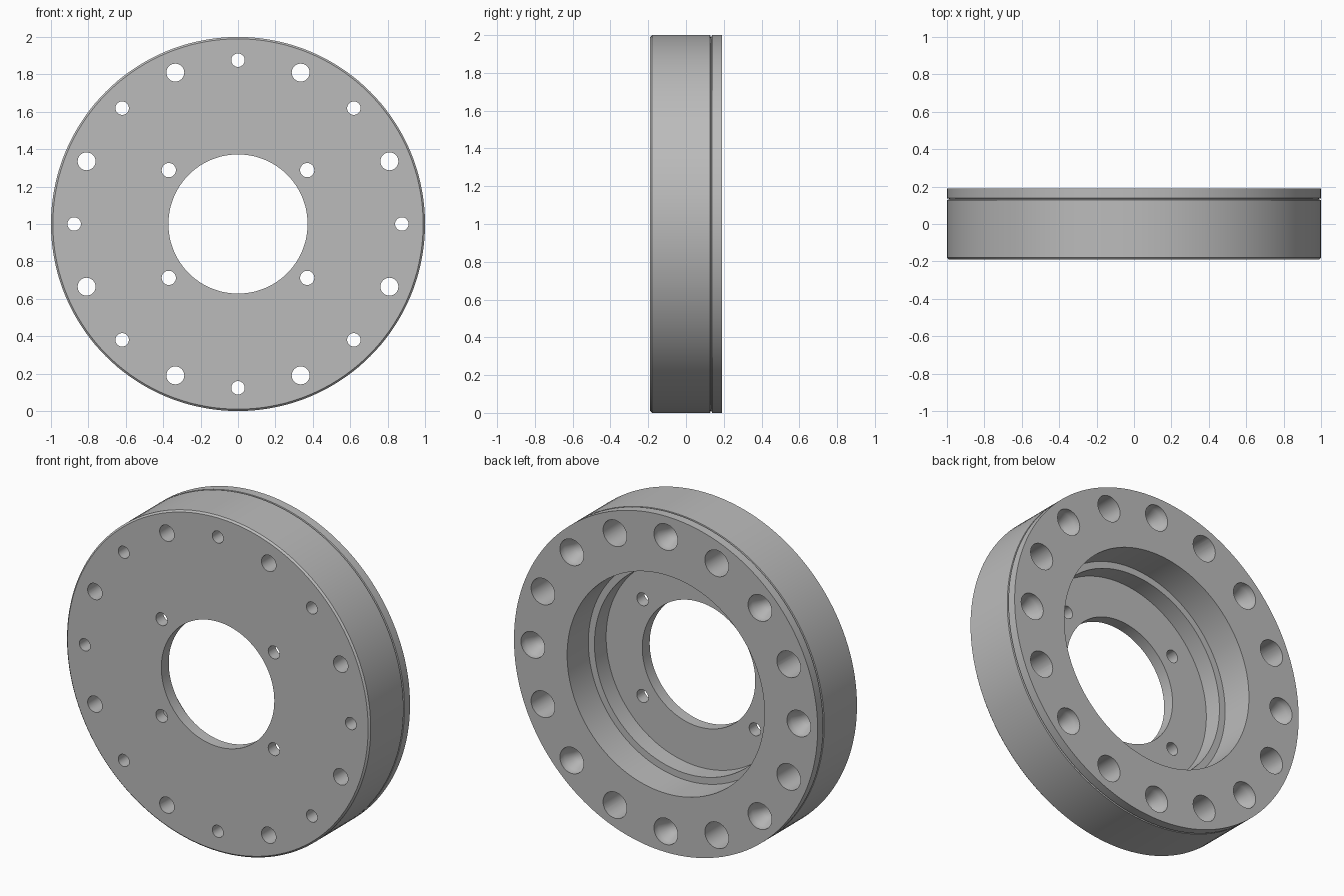
import bpy, bmesh, math
from mathutils import Matrix, Vector

if "Cube" in bpy.data.objects:
    bpy.data.objects.remove(bpy.data.objects["Cube"], do_unlink=True)

steel = bpy.data.materials.new("plain_grey")
steel.use_nodes = True
GREY = (0.5, 0.5, 0.5, 1)
steel.diffuse_color = GREY
steel.node_tree.nodes["Principled BSDF"].inputs["Base Color"].default_value = GREY

FRONT, BACK = -0.19, 0.19


def lathe(bm, profile, steps, centre=(0, 0)):
    """Turn closed (radius, y) points about a y axis through centre (x, z)."""
    rings = []
    for i in range(steps):
        a = math.tau * i / steps
        rings.append([bm.verts.new((centre[0] + r * math.cos(a), y, centre[1] + r * math.sin(a)))
                      for r, y in profile])
    n = len(profile)
    for i in range(steps):
        a, b = rings[i], rings[(i + 1) % steps]
        for j in range(n):
            k = (j + 1) % n
            bm.faces.new((a[j], a[k], b[k], b[j]))


def drill(bm, profile, centre):
    """Solid turned cutter; profile runs from front to back, ends capped."""
    steps = 32
    rings = [[bm.verts.new((centre[0] + r * math.cos(math.tau * i / steps), y,
                            centre[1] + r * math.sin(math.tau * i / steps)))
              for i in range(steps)] for r, y in profile]
    for a, b in zip(rings, rings[1:]):
        for i in range(steps):
            k = (i + 1) % steps
            bm.faces.new((a[i], a[k], b[k], b[i]))
    bm.faces.new(rings[0])
    bm.faces.new(rings[-1])


def make_object(name, bm):
    bmesh.ops.recalc_face_normals(bm, faces=bm.faces)
    mesh = bpy.data.meshes.new(name)
    bm.to_mesh(mesh)
    bm.free()
    mesh.materials.append(steel)
    ob = bpy.data.objects.new(name, mesh)
    bpy.context.collection.objects.link(ob)
    return ob


# Flange body: front plate, rim with seam groove, stepped recess at the back
bm = bmesh.new()
lathe(bm, [
    (0.372, FRONT), (0.99, FRONT), (1.0, FRONT + 0.01),
    (1.0, 0.128), (0.99, 0.131), (0.99, 0.135), (1.0, 0.138), (1.0, BACK),
    (0.65, BACK), (0.65, -0.01), (0.61, -0.01), (0.61, -0.12), (0.372, -0.12),
], 144)
flange = make_object("flange_body", bm)
flange.location.z = 1

# Holes: counterbored and countersunk ones alternate, four plain inner ones
bm = bmesh.new()
for i in range(16):
    a = math.tau * i / 16
    spot = (0.876 * math.cos(a), 0.876 * math.sin(a))
    if i % 2:
        shape = [(0.048, -0.3), (0.048, -0.06), (0.078, -0.06), (0.078, 0.3)]
    else:
        shape = [(0.036, -0.3), (0.036, 0.04), (0.05, 0.04), (0.05, 0.1),
                 (0.078, BACK - 0.04), (0.078, 0.3)]
    drill(bm, shape, spot)
for x in (-0.37, 0.37):
    for z in (-0.288, 0.288):
        drill(bm, [(0.038, -0.3), (0.038, -0.05)], (x, z))
cutter = make_object("hole_cutter", bm)
cutter.location.z = 1
cutter.hide_render = True

cut = flange.modifiers.new("holes", "BOOLEAN")
cut.operation = "DIFFERENCE"
cut.solver = "EXACT"
cut.object = cutter

# Apply the cut, drop the cutter and shade the round walls smooth
bpy.context.view_layer.update()
bpy.ops.object.select_all(action="DESELECT")
flange.select_set(True)
bpy.context.view_layer.objects.active = flange
bpy.ops.object.modifier_apply(modifier=cut.name)
bpy.data.objects.remove(cutter, do_unlink=True)
bpy.ops.object.shade_smooth_by_angle(angle=math.radians(30))
